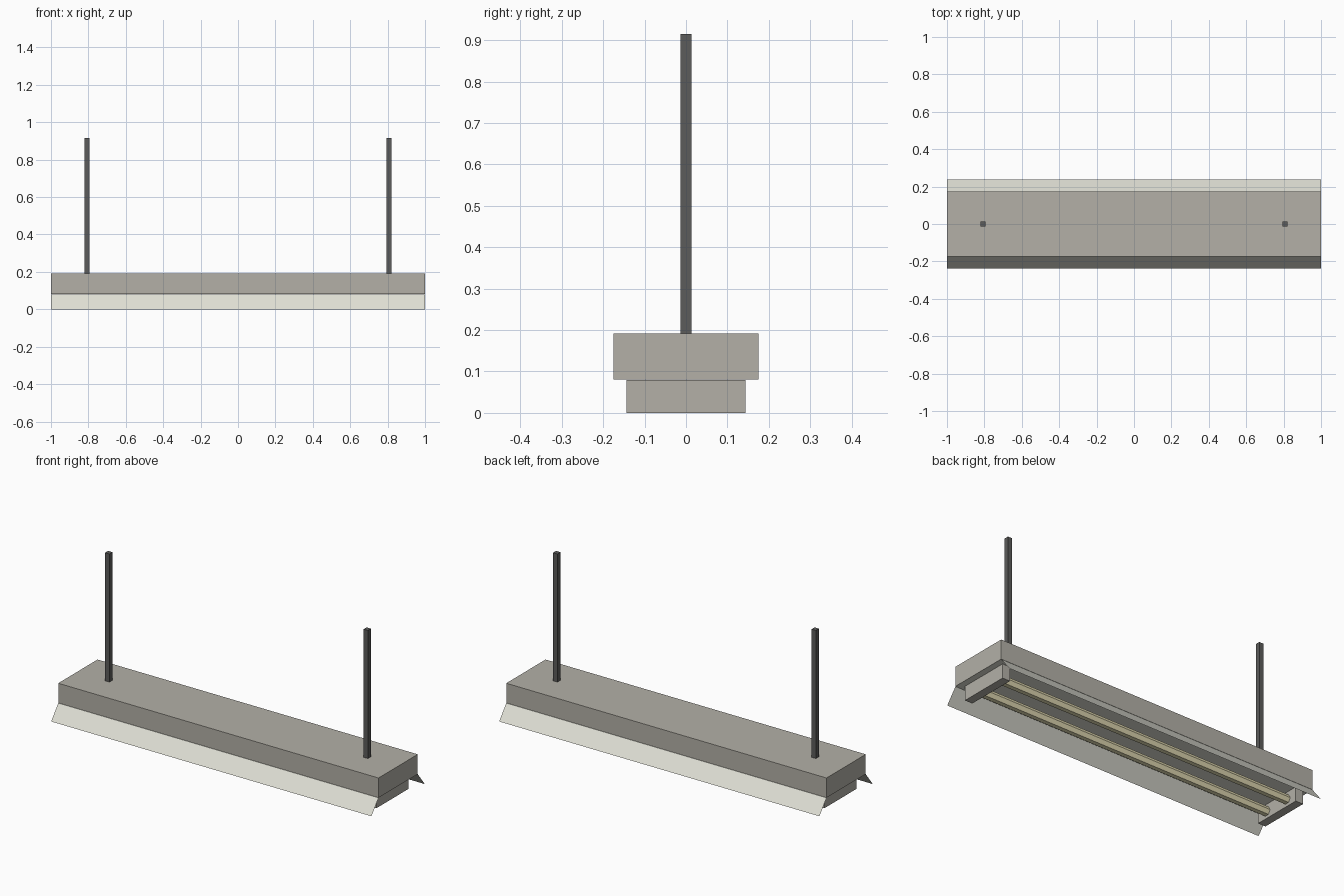
import bpy, bmesh, math
from mathutils import Matrix

if "Cube" in bpy.data.objects:
    bpy.data.objects.remove(bpy.data.objects["Cube"])


def material(name, rgb):
    def lin(c):
        c /= 255
        return c / 12.92 if c <= 0.04045 else ((c + 0.055) / 1.055) ** 2.4
    m = bpy.data.materials.new(name)
    m.diffuse_color = (*[lin(c) for c in rgb], 1)
    m.use_nodes = True
    m.node_tree.nodes["Principled BSDF"].inputs["Base Color"].default_value = m.diffuse_color
    return m


HOUSING = material("warm grey housing", (179, 176, 167))
REFLECTOR = material("off white reflector", (224, 224, 213))
ROD = material("dark grey rod", (92, 92, 91))
TUBE = material("cream tube", (240, 232, 190))


def add(name, bm, mat):
    mesh = bpy.data.meshes.new(name)
    bm.to_mesh(mesh)
    bm.free()
    mesh.materials.append(mat)
    ob = bpy.data.objects.new(name, mesh)
    bpy.context.collection.objects.link(ob)
    return ob


def box(name, lo, hi, mat):
    bm = bmesh.new()
    size = [b - a for a, b in zip(lo, hi)]
    mid = [(a + b) / 2 for a, b in zip(lo, hi)]
    bmesh.ops.create_cube(bm, size=1, matrix=Matrix.Translation(mid) @ Matrix.Diagonal((*size, 1)))
    add(name, bm, mat)


# Main housing
box("housing", (-1, -0.175, 0.081), (1, 0.175, 0.192), HOUSING)

# Folded sheet reflector: sloping wing, flat panel, sloping wing
bm = bmesh.new()
profile = [(-0.238, 0), (-0.175, 0.08), (0.175, 0.08), (0.238, 0)]
rows = [[bm.verts.new((x, y, z)) for y, z in profile] for x in (-1, 1)]
for i in range(3):
    bm.faces.new((rows[0][i], rows[1][i], rows[1][i + 1], rows[0][i + 1]))
add("reflector", bm, REFLECTOR)

for side, s in (("left", -1), ("right", 1)):
    # Lamp holder under each end
    x0, x1 = sorted((s * 0.918, s * 0.965))
    box(side + "_lamp_holder", (x0, -0.144, 0), (x1, 0.144, 0.08), HOUSING)
    # Square hanging rod
    c = s * 0.807
    box(side + "_hanging_rod", (c - 0.0135, -0.0135, 0.192), (c + 0.0135, 0.0135, 0.915), ROD)

# Six sided lamp tubes between the holders
for side, y in (("front", -0.077), ("back", 0.077)):
    bm = bmesh.new()
    bmesh.ops.create_cone(
        bm, cap_ends=True, segments=6, radius1=0.025, radius2=0.025, depth=1.84,
        matrix=Matrix.Translation((0, y, 0.038)) @ Matrix.Rotation(math.pi / 2, 4, 'Y'))
    add(side + "_lamp_tube", bm, TUBE)
